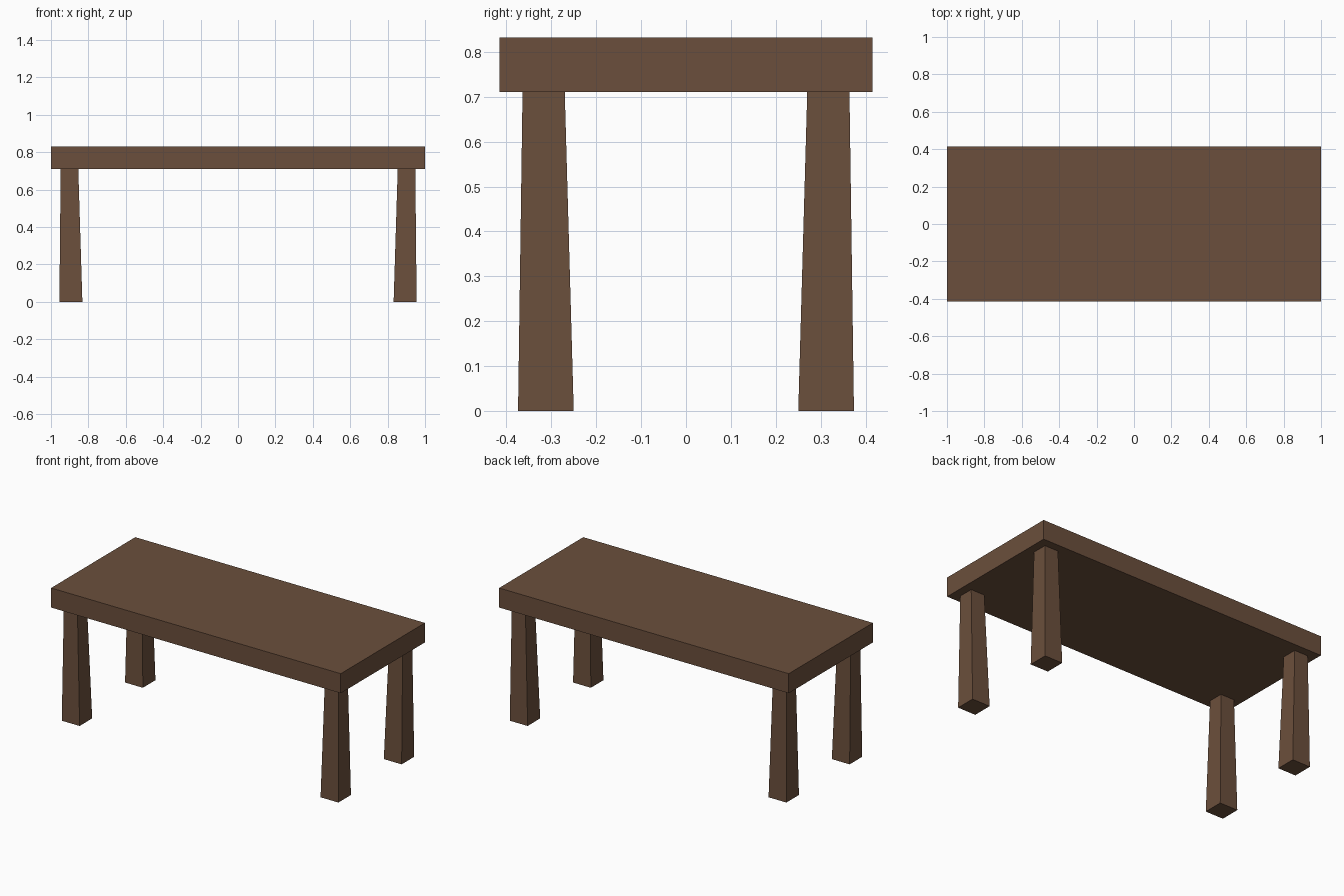
import bpy, bmesh

if "Cube" in bpy.data.objects:
    bpy.data.objects.remove(bpy.data.objects["Cube"])

wood = bpy.data.materials.new("brown wood")
wood.diffuse_color = (0.147, 0.078, 0.045, 1.0)
wood.use_nodes = True
wood.node_tree.nodes["Principled BSDF"].inputs["Base Color"].default_value = wood.diffuse_color


def prism(name, bottom, top):
    """Four-sided block between two rectangles given as (x0, x1, y0, y1, z)."""
    bm = bmesh.new()
    rings = []
    for x0, x1, y0, y1, z in (bottom, top):
        rings.append([bm.verts.new((x, y, z)) for x, y in
                      ((x0, y0), (x1, y0), (x1, y1), (x0, y1))])
    lo, hi = rings
    bm.faces.new(lo[::-1])
    bm.faces.new(hi)
    for i in range(4):
        j = (i + 1) % 4
        bm.faces.new((lo[i], lo[j], hi[j], hi[i]))
    bmesh.ops.recalc_face_normals(bm, faces=bm.faces)
    mesh = bpy.data.meshes.new(name)
    bm.to_mesh(mesh)
    bm.free()
    mesh.materials.append(wood)
    obj = bpy.data.objects.new(name, mesh)
    bpy.context.collection.objects.link(obj)
    return obj


# Thick slab top
prism("table_top", (-1, 1, -0.415, 0.415, 0.71), (-1, 1, -0.415, 0.415, 0.832))

# Four legs, wider at the foot and tapering mostly on the inner sides
for sx, side in ((-1, "left"), (1, "right")):
    for sy, end in ((-1, "front"), (1, "back")):
        foot = (sx * 0.832, sx * 0.955, sy * 0.25, sy * 0.374, 0)
        head = (sx * 0.854, sx * 0.948, sy * 0.27, sy * 0.364, 0.71)
        prism(f"{end}_{side}_leg", foot, head)
